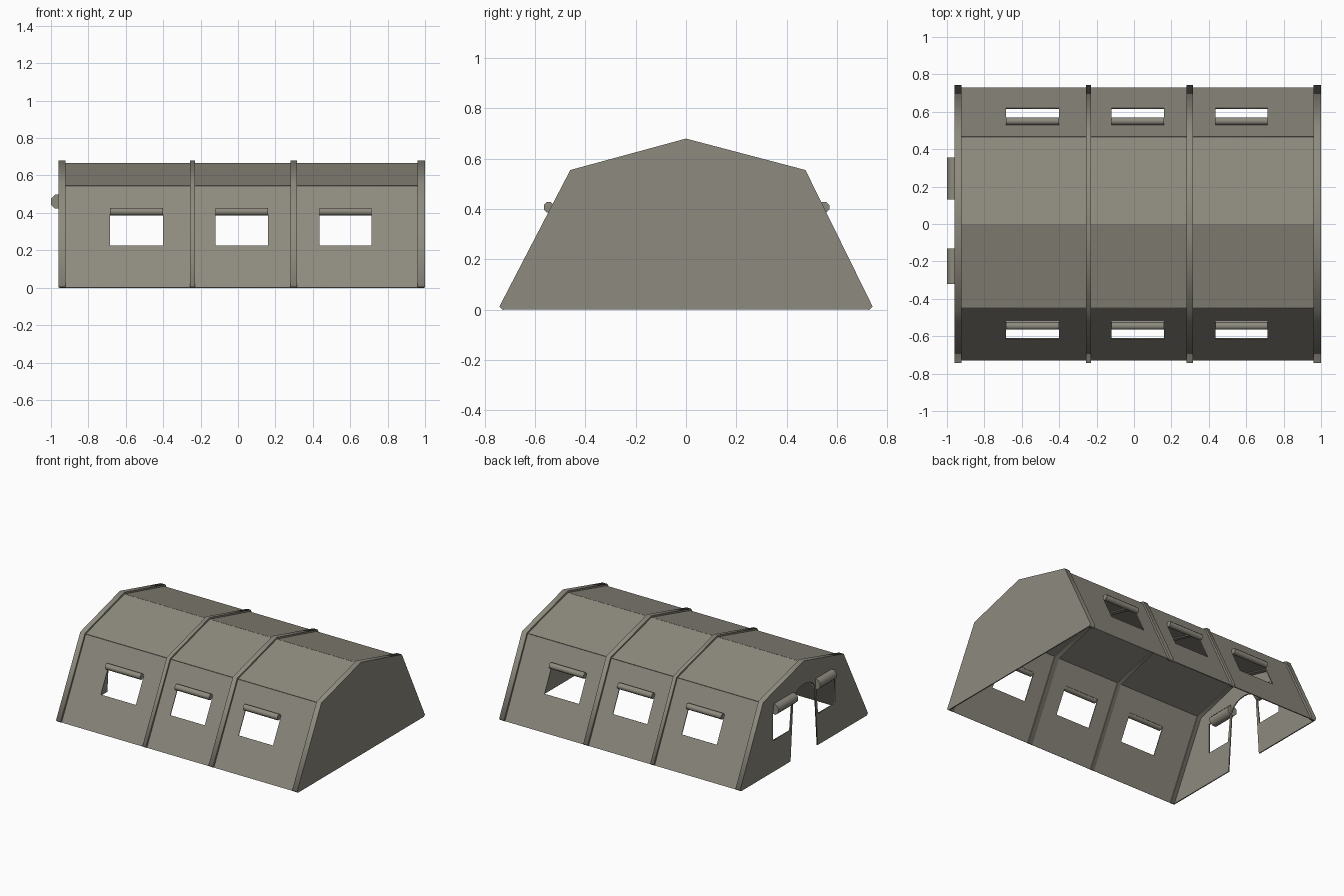
import bpy, math
from mathutils import Vector, Matrix

if "Cube" in bpy.data.objects:
    bpy.data.objects.remove(bpy.data.objects["Cube"])

canvas = bpy.data.materials.new("olive_canvas")
canvas.diffuse_color = (0.27, 0.255, 0.21, 1)
canvas.use_nodes = True
canvas.node_tree.nodes["Principled BSDF"].inputs["Base Color"].default_value = canvas.diffuse_color


def panel(name, loops, origin, u, v, depth):
    """Flat sheet from 2D loops (first = outline, rest = holes) laid on axes u, v."""
    cu = bpy.data.curves.new(name, 'CURVE')
    cu.dimensions = '2D'
    cu.fill_mode = 'BOTH'
    cu.extrude = depth / 2
    for pts in loops:
        s = cu.splines.new('POLY')
        s.points.add(len(pts) - 1)
        for p, (a, b) in zip(s.points, pts):
            p.co = (a, b, 0, 1)
        s.use_cyclic_u = True
    tmp = bpy.data.objects.new(name + "_outline", cu)
    bpy.context.collection.objects.link(tmp)
    dg = bpy.context.evaluated_depsgraph_get()
    me = bpy.data.meshes.new_from_object(tmp.evaluated_get(dg))
    bpy.data.objects.remove(tmp)
    u, v = Vector(u).normalized(), Vector(v).normalized()
    m = Matrix((u, v, u.cross(v))).transposed().to_4x4()
    m.translation = Vector(origin)
    me.transform(m)
    me.materials.clear()
    me.materials.append(canvas)
    ob = bpy.data.objects.new(name, me)
    bpy.context.collection.objects.link(ob)
    return ob


def rect(a0, a1, b0, b1):
    return [(a0, b0), (a1, b0), (a1, b1), (a0, b1)]


def ngon(r, n=8):
    return [(r * math.cos(math.tau * (i + .5) / n), r * math.sin(math.tau * (i + .5) / n))
            for i in range(n)]


X, Y, Z = (1, 0, 0), (0, 1, 0), (0, 0, 1)
XL, XR = -0.96, 1.0
windows = [(-0.685, -0.40), (-0.12, 0.16), (0.435, 0.715)]

# cross-sections (y, z): ribs stand a little proud of the canvas
outer = [(-0.73, 0), (-0.742, 0.012), (-0.46, 0.555), (0, 0.68), (0.475, 0.555), (0.742, 0.012), (0.73, 0)]
skin = [(-0.728, 0), (-0.449, 0.543), (0, 0.664), (0.464, 0.543), (0.728, 0)]
inner = [(y * 0.984, z * 0.984) for y, z in skin]

# side walls with windows, and roof slopes
names = ["front_wall", "front_roof", "back_roof", "back_wall"]
for i, name in enumerate(names):
    p, q = Vector(skin[i]), Vector(skin[i + 1])
    if p.y > q.y:
        p, q = q, p
    d = q - p
    loops = [rect(XL + .005, XR - .005, 0, d.length)]
    if "wall" in name:
        k = d.length / d.y
        loops += [rect(a, b, .225 * k, .405 * k) for a, b in windows]
    panel(name, loops, (0, p.x, p.y), X, (0, d.x, d.y), 0.006)

# frame ribs
for i, (a, b) in enumerate([(XL, -0.922), (-0.257, -0.229), (0.28, 0.316), (0.96, XR)]):
    panel(f"rib_{i + 1}", [outer + inner[::-1]], ((a + b) / 2, 0, 0), Y, Z, b - a)

# closed end wall
panel("closed_end_wall", [outer], (XR - .004, 0, 0), Y, Z, 0.008)

# entrance end wall: arched doorway and two windows beside it
arch = [(0.125 * math.cos(t), 0.43 + 0.08 * math.sin(t))
        for t in (math.pi * i / 10 for i in range(11))]
door = [(0.157, 0)] + arch + [(-0.157, 0)]
end_windows = [[(s * y, z) for y, z in [(.163, .23), (.36, .23), (.36, .45), (.137, .45)]] for s in (-1, 1)]
panel("entrance_wall", [outer + door] + end_windows, (XL + .004, 0, 0), Y, Z, 0.008)

# rolled-up window flaps
for side, y in (("front", -0.545), ("back", 0.55)):
    for i, (a, b) in enumerate(windows):
        panel(f"{side}_flap_roll_{i + 1}", [ngon(.022)], ((a + b) / 2, y, .407), Y, Z, b - a)
for side, a, b in (("front", -.32, -.13), ("back", .13, .355)):
    panel(f"entrance_flap_roll_{side}", [ngon(.04)], (-0.963, (a + b) / 2, .46), Z, X, b - a)
